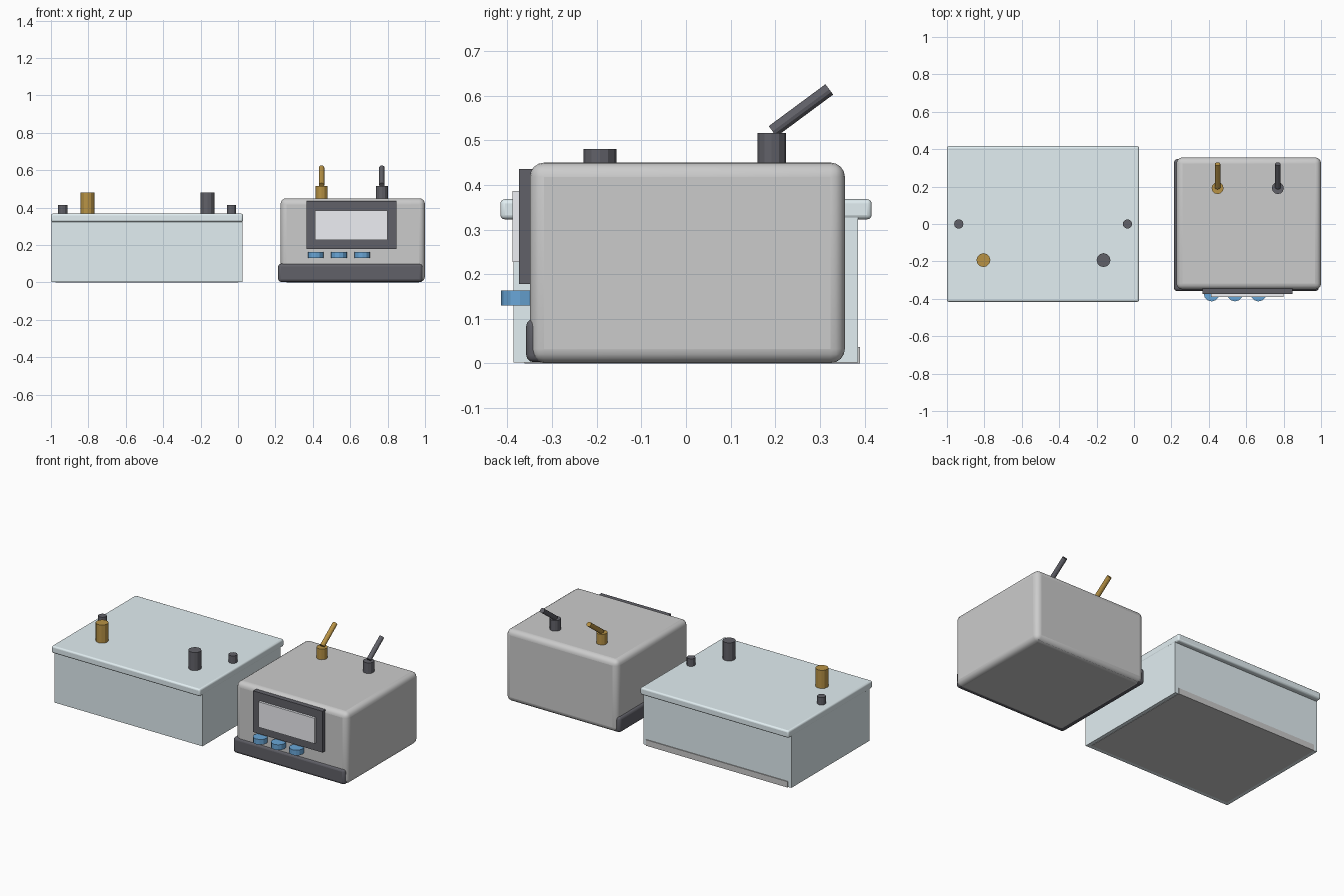
import bpy, math
from mathutils import Vector

if "Cube" in bpy.data.objects:
    bpy.data.objects.remove(bpy.data.objects["Cube"])


def material(name, rgb):
    m = bpy.data.materials.new(name)
    m.diffuse_color = (*rgb, 1)
    m.use_nodes = True
    m.node_tree.nodes["Principled BSDF"].inputs["Base Color"].default_value = m.diffuse_color
    return m


CLEAR = material("pale_plastic", (0.76, 0.86, 0.89))
DARK = material("dark_plastic", (0.12, 0.12, 0.14))
GOLD = material("gold", (0.48, 0.29, 0.06))
BLUE = material("blue", (0.14, 0.38, 0.68))
SCREEN = material("screen_grey", (0.85, 0.86, 0.9))


def finish(o, name, mat):
    o.name = name
    if mat:
        o.data.materials.append(mat)
    return o


def box(name, x, y, z, mat=None, bevel=0, segments=3):
    """Box from (min, max) ranges, with an optional rounded edge."""
    r = (x, y, z)
    bpy.ops.mesh.primitive_cube_add(size=1, location=[(a + b) / 2 for a, b in r])
    o = finish(bpy.context.object, name, mat)
    o.scale = [b - a for a, b in r]
    bpy.ops.object.transform_apply(location=False, rotation=False, scale=True)
    if bevel:
        m = o.modifiers.new("bevel", "BEVEL")
        m.width, m.segments = bevel, segments
        bpy.ops.object.shade_smooth_by_angle(angle=math.radians(40))
    return o


def rod(name, start, end, radius, mat, sides=12):
    """Faceted cylinder between two points."""
    a, b = Vector(start), Vector(end)
    bpy.ops.mesh.primitive_cylinder_add(vertices=sides, radius=radius,
                                        depth=(b - a).length, location=(a + b) / 2)
    o = finish(bpy.context.object, name, mat)
    o.rotation_euler = (b - a).to_track_quat("Z", "Y").to_euler()
    return o


# Tank with inset base plate and overhanging lid
box("tank", (-0.998, 0.025), (-0.386, 0.385), (0.002, 0.33), CLEAR)
box("tank_base_plate", (-0.975, 0.003), (-0.362, 0.39), (0, 0.037))
box("tank_lid", (-1.0, 0.027), (-0.416, 0.416), (0.323, 0.368), CLEAR, 0.01)

# Lid terminals and small lid pegs
for name, x, mat in (("positive", -0.805, GOLD), ("negative", -0.163, DARK)):
    rod(name + "_terminal", (x, -0.193, 0.36), (x, -0.193, 0.481), 0.037, mat)
for side, x in (("left", -0.937), ("right", -0.035)):
    rod(side + "_lid_peg", (x, 0, 0.36), (x, 0, 0.415), 0.025, DARK)

# Power supply case and dark foot slab
box("power_case", (0.227, 1.0), (-0.35, 0.356), (0.001, 0.45), None, 0.032, 4)
box("power_foot", (0.214, 0.987), (-0.358, 0.347), (0.003, 0.1), DARK, 0.016)

# Display frame and screen
box("display_frame", (0.367, 0.847), (-0.374, -0.34), (0.178, 0.436), DARK)
box("display_screen", (0.413, 0.8), (-0.389, -0.36), (0.227, 0.386), SCREEN)

# Control knobs lying across the front
for i in range(3):
    x = 0.415 + 0.125 * i
    rod(f"knob_{i + 1}", (x, -0.372, 0.13), (x, -0.372, 0.163), 0.042, BLUE)

# Power sockets with slanted lead plugs
for name, x, mat in (("positive", 0.447, GOLD), ("negative", 0.769, DARK)):
    rod(name + "_socket", (x, 0.192, 0.44), (x, 0.192, 0.516), 0.032, mat)
    rod(name + "_lead", (x, 0.194, 0.52), (x, 0.321, 0.614), 0.0145, mat)
